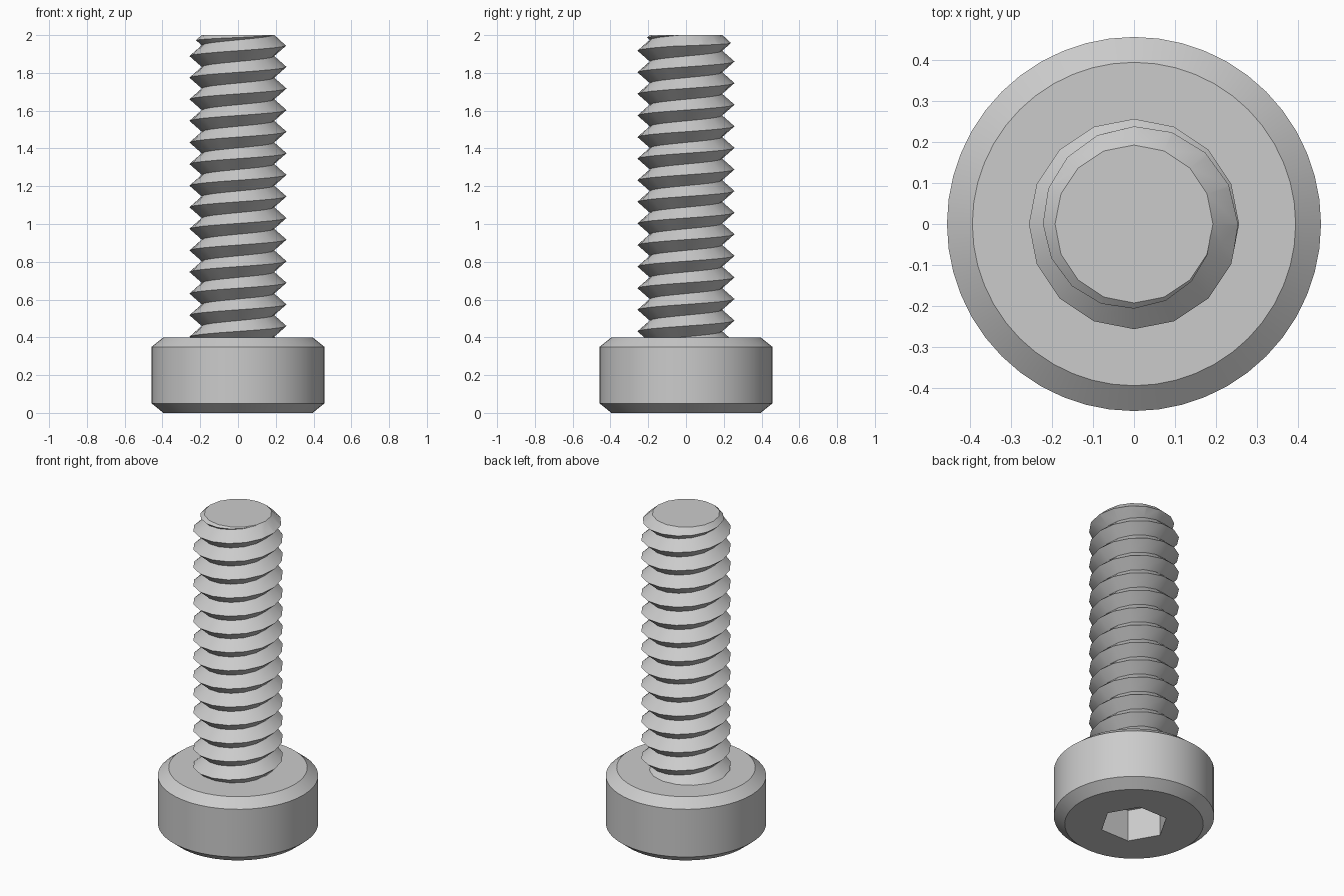
import bpy, bmesh, math

old = bpy.data.objects.get("Cube")
if old:
    bpy.data.objects.remove(old)

steel = bpy.data.materials.new("grey_steel")
steel.use_nodes = True
GREY = (0.6, 0.6, 0.6, 1)
steel.diffuse_color = GREY
steel.node_tree.nodes["Principled BSDF"].inputs["Base Color"].default_value = GREY


def make_object(name, bm):
    bmesh.ops.recalc_face_normals(bm, faces=bm.faces)
    mesh = bpy.data.meshes.new(name)
    bm.to_mesh(mesh)
    bm.free()
    mesh.materials.append(steel)
    obj = bpy.data.objects.new(name, mesh)
    bpy.context.collection.objects.link(obj)
    return obj


def lathe(name, profile, sides):
    """Closed solid of revolution from (radius, height) pairs."""
    bm = bmesh.new()
    rings = []
    for r, z in profile:
        angles = [math.tau * i / sides for i in range(sides)]
        rings.append([bm.verts.new((r * math.cos(a), r * math.sin(a), z)) for a in angles])
    for low, high in zip(rings, rings[1:]):
        for i in range(sides):
            k = (i + 1) % sides
            bm.faces.new((low[i], low[k], high[k], high[i]))
    bm.faces.new(rings[0])
    bm.faces.new(rings[-1])
    return make_object(name, bm)


def apply_boolean(obj, cutter, operation):
    cutter.hide_render = True
    mod = obj.modifiers.new("cut", "BOOLEAN")
    mod.operation, mod.object, mod.solver = operation, cutter, "EXACT"
    bpy.context.view_layer.objects.active = obj
    bpy.ops.object.modifier_apply(modifier=mod.name)
    bpy.data.objects.remove(cutter)


def shade(obj):
    bpy.ops.object.select_all(action="DESELECT")
    obj.select_set(True)
    bpy.context.view_layer.objects.active = obj
    bpy.ops.object.shade_smooth_by_angle(angle=math.radians(30))


# Chamfered cylinder head with a hexagonal socket underneath
head = lathe("head", [(0.395, 0), (0.457, 0.05), (0.457, 0.35), (0.395, 0.4)], 48)
socket = lathe("socket_cutter", [(0.195, -0.1), (0.195, 0.2)], 6)
apply_boolean(head, socket, "DIFFERENCE")
shade(head)

# Threaded shaft: a helical sheet of alternating crests and roots
PITCH, SIDES, TURNS = 0.1143, 16, 18
CREST, ROOT, CREST_Z = 0.257, 0.192, 1.946
bm = bmesh.new()
start = CREST_Z - 15 * PITCH
columns = []
for i in range(SIDES):
    a = math.tau * i / SIDES
    column = []
    for j in range(2 * TURNS):
        r = ROOT if j % 2 else CREST
        z = start + PITCH * (j / 2 + i / SIDES)
        column.append(bm.verts.new((r * math.cos(a), r * math.sin(a), z)))
    columns.append(column)
for i in range(SIDES):
    shift = 2 if i == SIDES - 1 else 0
    near, far = columns[i], columns[(i + 1) % SIDES]
    for j in range(2 * TURNS - 1 - shift):
        bm.faces.new((near[j], far[j + shift], far[j + 1 + shift], near[j + 1]))

# Trim both ends flat and close them
for z, side in ((0.38, -1), (2.02, 1)):
    bmesh.ops.bisect_plane(bm, geom=bm.verts[:] + bm.edges[:] + bm.faces[:],
                           plane_co=(0, 0, z), plane_no=(0, 0, side), clear_outer=True)
    rim = [e for e in bm.edges if e.is_boundary and all(abs(v.co.z - z) < 1e-4 for v in e.verts)]
    bmesh.ops.edgeloop_fill(bm, edges=rim)
shaft = make_object("threaded_shaft", bm)

# Cone the tip of the thread
tip = lathe("tip_cutter", [(0.4, 0.3), (0.4, 1.81), (0.193, 2.0)], SIDES)
apply_boolean(shaft, tip, "INTERSECT")
shade(shaft)
